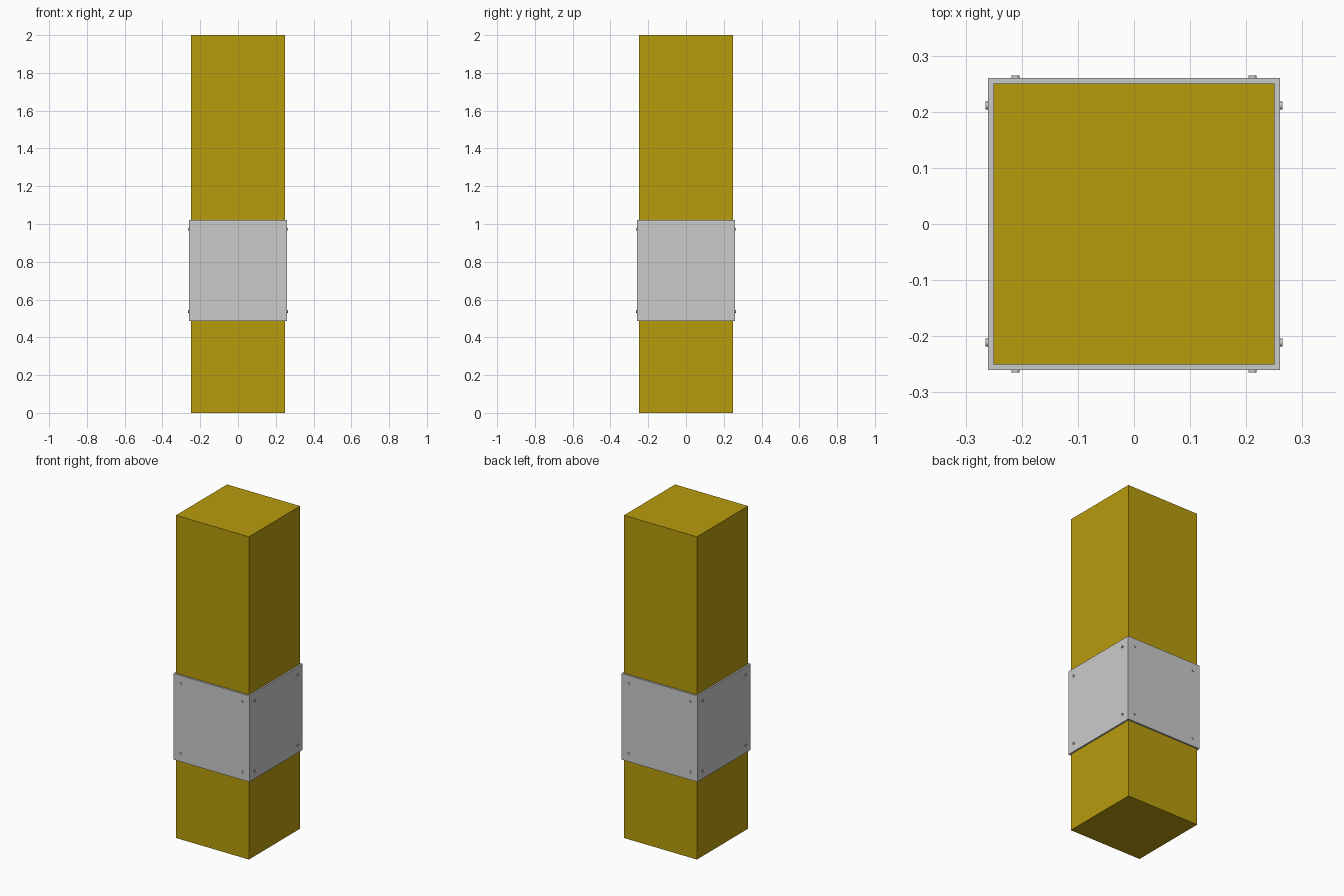
import bpy
from math import pi

if "Cube" in bpy.data.objects:
    bpy.data.objects.remove(bpy.data.objects["Cube"])

HALF = 0.25            # post half width
OUT = 0.26             # sleeve half width
Z0, Z1 = 0.487, 1.021  # sleeve bottom and top


def box(name, lo, hi):
    center = [(a + b) / 2 for a, b in zip(lo, hi)]
    bpy.ops.mesh.primitive_cube_add(size=1, location=center)
    ob = bpy.context.object
    ob.name = name
    ob.scale = [b - a for a, b in zip(lo, hi)]
    bpy.ops.object.transform_apply(location=False, rotation=False, scale=True)
    return ob


def bolt(name, loc, rot):
    bpy.ops.mesh.primitive_cylinder_add(vertices=12, radius=0.007, depth=0.012,
                                        location=loc, rotation=rot)
    bpy.context.object.name = name
    bpy.ops.object.shade_smooth_by_angle()


# Square wooden post
post = box("post", (-HALF, -HALF, 0), (HALF, HALF, 2))
yellow = bpy.data.materials.new("post_yellow")
yellow.diffuse_color = (0.48, 0.33, 0.004, 1)
yellow.use_nodes = True
yellow.node_tree.nodes["Principled BSDF"].inputs["Base Color"].default_value = yellow.diffuse_color
post.data.materials.append(yellow)

# Metal sleeve plates, side pair overlapping the front and back pair
box("left_plate", (-OUT, -OUT, Z0), (-HALF, OUT, Z1))
box("right_plate", (HALF, -OUT, Z0), (OUT, OUT, Z1))
box("front_plate", (-HALF, -OUT, Z0), (HALF, -HALF, Z1))
box("back_plate", (-HALF, HALF, Z0), (HALF, OUT, Z1))

# Bolt heads in the corners of each plate
for side in (-1, 1):
    for u in (-0.211, 0.211):
        for z in (0.537, 0.972):
            bolt("side_bolt", (side * 0.259, u, z), (0, pi / 2, 0))
            bolt("face_bolt", (u, side * 0.259, z), (pi / 2, 0, 0))
